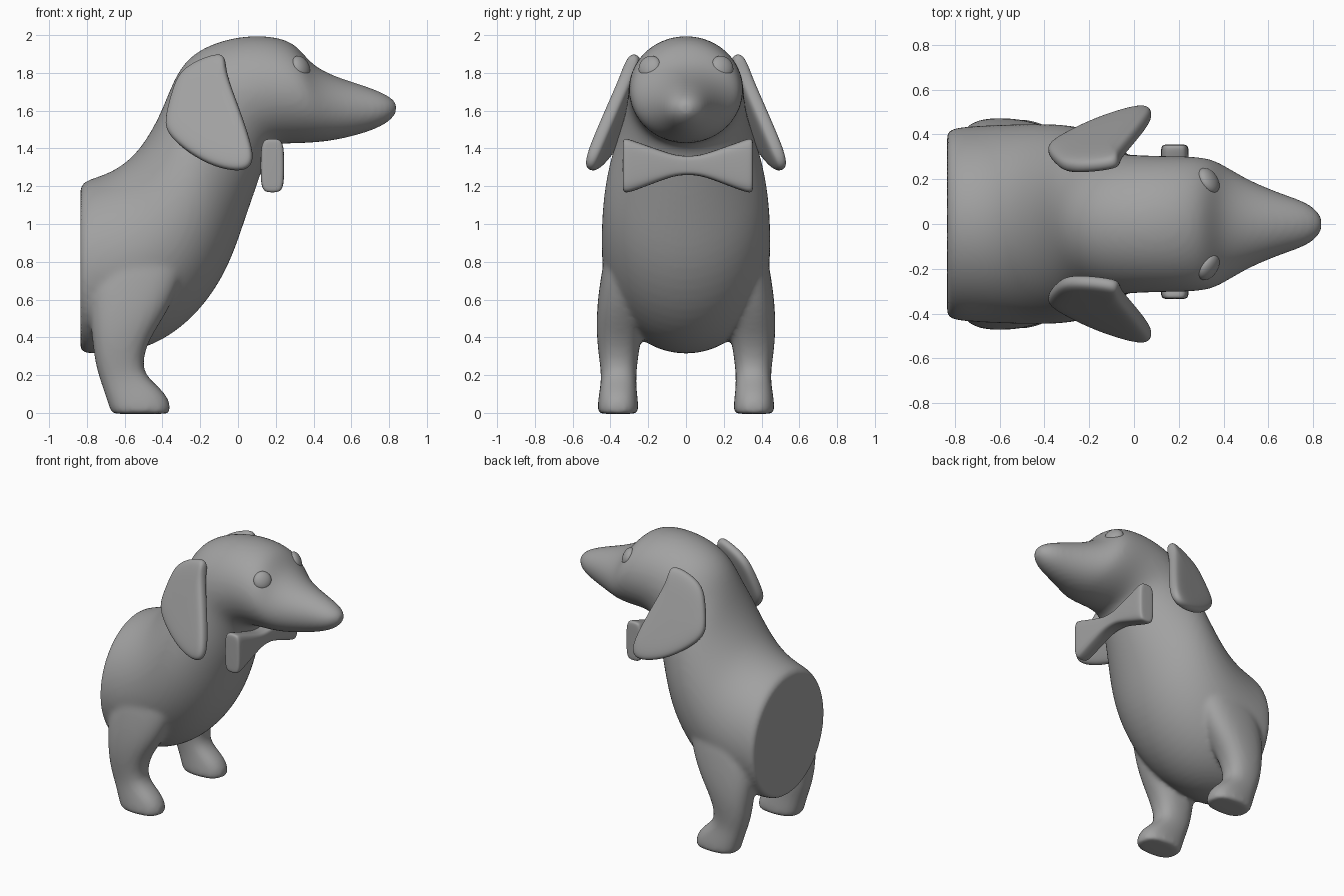
import bpy, bmesh
from math import sin, cos, pi
from mathutils import Vector

cube = bpy.data.objects.get("Cube")
if cube:
    bpy.data.objects.remove(cube)

grey = bpy.data.materials.new("clay_grey")
grey.use_nodes = True
grey.diffuse_color = (0.36, 0.36, 0.36, 1)
grey.node_tree.nodes["Principled BSDF"].inputs["Base Color"].default_value = (0.36, 0.36, 0.36, 1)


def loft(bm, rings):
    """Skin a list of equal-length point rings and close both ends."""
    loops = [[bm.verts.new(p) for p in ring] for ring in rings]
    n = len(loops[0])
    for a, b in zip(loops, loops[1:]):
        for i in range(n):
            j = (i + 1) % n
            bm.faces.new((a[i], a[j], b[j], b[i]))
    bm.faces.new(loops[0])
    bm.faces.new(loops[-1])


def finish(bm, name, levels=2):
    bmesh.ops.recalc_face_normals(bm, faces=bm.faces)
    for f in bm.faces:
        f.smooth = True
    mesh = bpy.data.meshes.new(name)
    bm.to_mesh(mesh)
    bm.free()
    mesh.materials.append(grey)
    obj = bpy.data.objects.new(name, mesh)
    bpy.context.collection.objects.link(obj)
    if levels:
        obj.modifiers.new("Subdivision", 'SUBSURF').levels = levels
        obj.modifiers["Subdivision"].render_levels = levels
    return obj


def oval(top, bottom, width, n=28):
    """Upright oval ring spanning two (x, z) points."""
    t, b = Vector((top[0], 0, top[1])), Vector((bottom[0], 0, bottom[1]))
    mid, half = (t + b) / 2, (t - b) / 2
    return [mid + half * cos(2 * pi * i / n) + Vector((0, width * sin(2 * pi * i / n), 0))
            for i in range(n)]


def box_ring(centre, u, v, power=0.7, n=20):
    """Rounded rectangular ring with half axes u and v."""
    ring = []
    for i in range(n):
        c, s = cos(2 * pi * i / n), sin(2 * pi * i / n)
        ring.append(centre + u * (abs(c) ** power * (1 if c > 0 else -1))
                    + v * (abs(s) ** power * (1 if s > 0 else -1)))
    return ring


# Torso, neck, head and muzzle: top point, bottom point, half width
sections = [
    ((-.835, 1.17), (-.835, .36), .39), ((-.835, 1.21), (-.835, .32), .42),
    ((-.79, 1.24), (-.79, .31), .435), ((-.68, 1.27), (-.6, .31), .445),
    ((-.56, 1.35), (-.4, .37), .45), ((-.48, 1.46), (-.2, .53), .45),
    ((-.43, 1.55), (-.05, .76), .435), ((-.39, 1.64), (.03, 1.0), .40),
    ((-.35, 1.74), (.11, 1.23), .34), ((-.3, 1.84), (.16, 1.38), .315),
    ((-.2, 1.935), (.2, 1.42), .31), ((0, 2.0), (.26, 1.425), .305),
    ((.2, 1.998), (.33, 1.425), .305), ((.315, 1.95), (.4, 1.43), .29),
    ((.38, 1.85), (.46, 1.435), .25), ((.5, 1.785), (.55, 1.45), .19),
    ((.65, 1.74), (.67, 1.48), .135), ((.77, 1.695), (.77, 1.52), .1),
    ((.825, 1.66), (.825, 1.565), .055), ((.84, 1.635), (.84, 1.595), .02)]
bm = bmesh.new()
loft(bm, [oval(*s) for s in sections])

# Front legs and paws: height, back, front, inner, outer
leg = [(.95, -.7, -.25, .2, .40), (.75, -.78, -.28, .19, .45), (.55, -.79, -.36, .21, .475),
       (.4, -.775, -.465, .235, .475), (.28, -.76, -.505, .255, .46), (.2, -.74, -.49, .262, .45),
       (.14, -.72, -.42, .262, .455), (.08, -.70, -.365, .255, .465),
       (.02, -.68, -.355, .25, .47), (-.005, -.67, -.36, .255, .465), (-.005, -.63, -.4, .29, .43)]
for side in (1, -1):
    loft(bm, [box_ring(Vector(((x0 + x1) / 2, side * (y0 + y1) / 2, z)),
                       Vector(((x1 - x0) / 2, 0, 0)), Vector((0, (y1 - y0) / 2, 0)), 0.82)
              for z, x0, x1, y0, y1 in leg])
body = finish(bm, "body")
merge = body.modifiers.new("Merge", 'REMESH')
merge.mode, merge.voxel_size, merge.use_smooth_shade = 'VOXEL', 0.016, True
soften = body.modifiers.new("Soften", 'SMOOTH')
soften.factor, soften.iterations = 0.5, 8

# Hanging ears: side outline laid on a slanted plane
outline = [(-.31, 1.81), (-.2, 1.875), (-.1, 1.905), (-.065, 1.885), (-.065, 1.8), (.005, 1.62),
           (.07, 1.43), (.085, 1.33), (.04, 1.28), (-.06, 1.285), (-.18, 1.325), (-.3, 1.405),
           (-.385, 1.49), (-.385, 1.57), (-.35, 1.7)]
normal = Vector((-.24, 1, .35)).normalized()
for side, name in ((1, "left_ear"), (-1, "right_ear")):
    pts = [Vector((x, .955 + .24 * x - .35 * z, z)) for x, z in outline]
    mid = sum(pts, Vector()) / len(pts)
    rings = [[mid + (p - mid) * s + normal * d for p in pts]
             for s, d in ((.5, -.042), (.9, -.038), (1, -.018), (1, .018), (.9, .038), (.5, .042))]
    bm = bmesh.new()
    loft(bm, [[Vector((p.x, side * p.y, p.z)) for p in r] for r in rings])
    finish(bm, name)

# Flattened round eyes
for side, name in ((1, "left_eye"), (-1, "right_eye")):
    bm = bmesh.new()
    bmesh.ops.create_uvsphere(bm, u_segments=32, v_segments=16, radius=1)
    bmesh.ops.scale(bm, vec=(.064, .064, .036), verts=bm.verts)
    eye = finish(bm, name, 0)
    eye.location = (.333, side * .192, 1.83)
    eye.rotation_euler = Vector((.78, side * .48, .4)).to_track_quat('Z', 'Y').to_euler()

# Bow tie: offset across, lower and upper height, half depth
half = [(.05, 1.26, 1.36, .055), (.13, 1.235, 1.385, .06), (.27, 1.18, 1.435, .063),
        (.325, 1.163, 1.455, .063), (.343, 1.17, 1.45, .056), (.345, 1.2, 1.42, .035)]
bow = [(-y, *r) for y, *r in reversed(half)] + half
bm = bmesh.new()
loft(bm, [box_ring(Vector((.182, y + .01, (z0 + z1) / 2)), Vector((d, 0, 0)),
                   Vector((0, 0, (z1 - z0) / 2)), 0.5) for y, z0, z1, d in bow])
finish(bm, "bow_tie")
